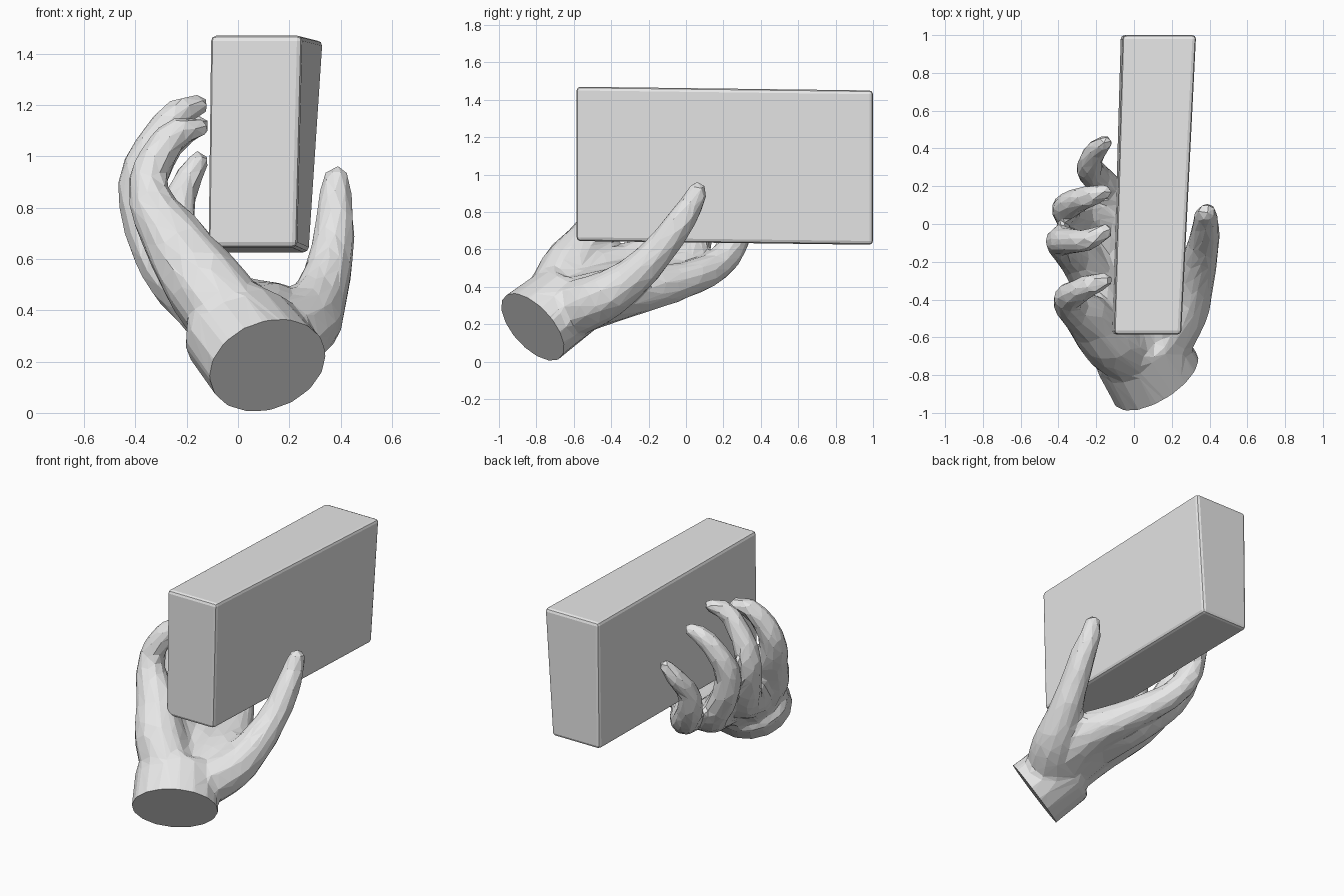
import bpy, bmesh
from mathutils import Vector, Matrix

cube = bpy.data.objects.get("Cube")
if cube:
    bpy.data.objects.remove(cube, do_unlink=True)

# One plain clay grey
grey = bpy.data.materials.new("clay_grey")
grey.use_nodes = True
colour = (0.8, 0.8, 0.8, 1)
grey.diffuse_color = colour
for node in grey.node_tree.nodes:
    if node.type == 'BSDF_PRINCIPLED':
        node.inputs["Base Color"].default_value = colour


def add_object(name, mesh):
    obj = bpy.data.objects.new(name, mesh)
    bpy.context.collection.objects.link(obj)
    mesh.materials.clear()
    mesh.materials.append(grey)
    return obj


def evaluated_mesh(obj):
    bpy.context.view_layer.update()
    graph = bpy.context.evaluated_depsgraph_get()
    return bpy.data.meshes.new_from_object(obj.evaluated_get(graph))


def add_tube(bm, path):
    """Add a round tapering limb along (x, y, z, radius) points."""
    curve = bpy.data.curves.new("limb_path", 'CURVE')
    curve.dimensions = '3D'
    curve.bevel_depth = 1
    curve.bevel_resolution = 3
    curve.resolution_u = 5
    curve.use_fill_caps = True
    spline = curve.splines.new('BEZIER')
    spline.bezier_points.add(len(path) - 1)
    for point, (x, y, z, r) in zip(spline.bezier_points, path):
        point.co = (x, y, z)
        point.radius = r
        point.handle_left_type = point.handle_right_type = 'AUTO'
    helper = bpy.data.objects.new("limb_path", curve)
    bpy.context.collection.objects.link(helper)
    mesh = evaluated_mesh(helper)
    bm.from_mesh(mesh)
    bpy.data.objects.remove(helper, do_unlink=True)
    bpy.data.meshes.remove(mesh)
    # Round tip
    x, y, z, r = path[-1]
    bmesh.ops.create_icosphere(bm, subdivisions=2, radius=r,
                               matrix=Matrix.Translation((x, y, z)))


# Block: a slightly skewed slab with softened edges
bm = bmesh.new()
bmesh.ops.create_cube(bm, size=2)
for v in bm.verts:
    right, back, top = v.co.x > 0, v.co.y > 0, v.co.z > 0
    x = (0.23 if right else -0.115) + 0.045 * back
    if top:
        x += 0.01 + (0.035 * back + 0.01) * right
    v.co = (x, 1.0 if back else -0.585,
            (1.47 if top else 0.645) - 0.02 * back)
bmesh.ops.bevel(bm, geom=bm.edges[:], offset=0.02, segments=2,
                profile=0.5, affect='EDGES')
mesh = bpy.data.meshes.new("block")
bm.to_mesh(mesh)
bm.free()
add_object("block", mesh)

# Wrist frame: the cut plane and the two axes of its oval
wrist = Vector((0.115, -0.82, 0.185))
out = Vector((0.43, -0.72, -0.54)).normalized()
wide = Vector((0.82, 0.56, -0.09))
wide = (wide - out * wide.dot(out)).normalized()
thick = out.cross(wide)
root = (*(wrist - out * 0.13), 0.17)

# Limbs from the wrist through the palm to each tip
limbs = {
    "little_finger": [(-.13, -.62, .5, .16), (-.24, -.5, .66, .13),
                      (-.35, -.4, .88, .08), (-.3, -.36, 1.02, .07),
                      (-.22, -.32, 1.1, .06), (-.155, -.3, 1.11, .045)],
    "ring_finger": [(-.1, -.5, .42, .15), (-.27, -.2, .58, .12),
                    (-.37, -.11, .78, .09), (-.385, -.09, .92, .08),
                    (-.32, -.09, 1.06, .07), (-.23, -.08, 1.17, .06),
                    (-.155, -.04, 1.2, .045)],
    "middle_finger": [(0, -.42, .38, .15), (-.17, -.02, .5, .11),
                      (-.32, .06, .68, .085), (-.36, .08, .85, .08),
                      (-.31, .12, .99, .07), (-.22, .15, 1.09, .06),
                      (-.155, .17, 1.12, .045)],
    "index_finger": [(.13, -.38, .36, .15), (0, 0, .44, .1),
                     (-.14, .19, .54, .085), (-.22, .27, .67, .08),
                     (-.235, .31, .78, .07), (-.2, .39, .9, .06),
                     (-.155, .43, .98, .045)],
    "thumb": [(.25, -.48, .33, .14), (.32, -.29, .45, .11),
              (.36, -.14, .6, .09), (.38, -.03, .75, .08),
              (.38, .04, .86, .065), (.385, .06, .91, .055)],
}
bm = bmesh.new()
for path in limbs.values():
    add_tube(bm, [root] + path)

# Oval wrist stub reaching past the cut plane
frame = Matrix((wide, thick, out)).transposed().to_4x4()
place = Matrix.Translation(wrist - out * 0.06) @ frame
bmesh.ops.create_cone(bm, cap_ends=True, segments=16, radius1=0.94, radius2=1,
                      depth=0.4, matrix=place @ Matrix.Diagonal((0.265, 0.22, 1, 1)))

# Fuse into one skin, then facet it
mesh = bpy.data.meshes.new("hand_blank")
bm.to_mesh(mesh)
bm.free()
blank = add_object("hand_blank", mesh)
remesh = blank.modifiers.new("fuse", 'REMESH')
remesh.mode = 'VOXEL'
remesh.voxel_size = 0.02
smooth = blank.modifiers.new("blend", 'SMOOTH')
smooth.factor = 0.5
smooth.iterations = 8
facet = blank.modifiers.new("facet", 'DECIMATE')
facet.ratio = 0.06
mesh = evaluated_mesh(blank)
bpy.data.objects.remove(blank, do_unlink=True)

# Cut the wrist flat and close it
bm = bmesh.new()
bm.from_mesh(mesh)
bmesh.ops.bisect_plane(bm, geom=bm.verts[:] + bm.edges[:] + bm.faces[:],
                       plane_co=wrist, plane_no=out, clear_outer=True)
bmesh.ops.holes_fill(bm, edges=[e for e in bm.edges if e.is_boundary], sides=0)
bmesh.ops.recalc_face_normals(bm, faces=bm.faces[:])
for face in bm.faces:
    face.smooth = False
    face.material_index = 0
bm.to_mesh(mesh)
bm.free()
add_object("hand", mesh)
